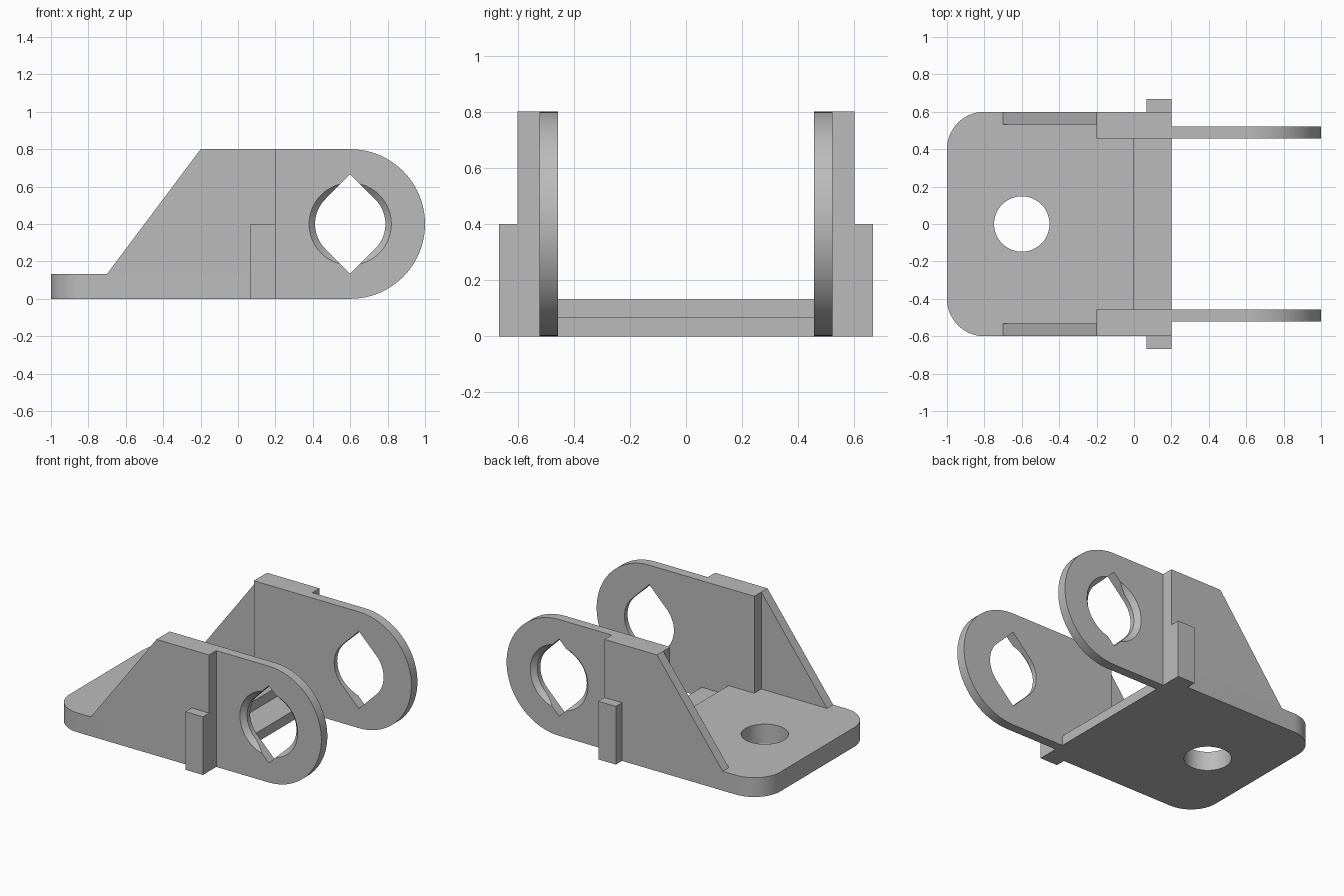
import bpy, bmesh, math
from mathutils import Vector

cube = bpy.data.objects.get("Cube")
if cube:
    bpy.data.objects.remove(cube, do_unlink=True)

# Single grey material
GREY = (0.5, 0.5, 0.5, 1)
grey = bpy.data.materials.new("plain grey")
grey.use_nodes = True
grey.diffuse_color = GREY
grey.node_tree.nodes["Principled BSDF"].inputs["Base Color"].default_value = GREY


def loft(name, lower, upper):
    """Solid between two matching outlines."""
    bm = bmesh.new()
    a = [bm.verts.new(p) for p in lower]
    b = [bm.verts.new(p) for p in upper]
    bm.faces.new(a)
    bm.faces.new(b[::-1])
    for i in range(len(a)):
        j = (i + 1) % len(a)
        bm.faces.new((a[i], b[i], b[j], a[j]))
    bmesh.ops.recalc_face_normals(bm, faces=bm.faces)
    mesh = bpy.data.meshes.new(name)
    bm.to_mesh(mesh)
    bm.free()
    mesh.materials.append(grey)
    obj = bpy.data.objects.new(name, mesh)
    bpy.context.collection.objects.link(obj)
    return obj


def slab(name, outline, z0, z1):
    return loft(name, [(x, y, z0) for x, y in outline], [(x, y, z1) for x, y in outline])


def panel(name, outline, y0, y1):
    return loft(name, [(x, y0, z) for x, z in outline], [(x, y1, z) for x, z in outline])


def arc(cx, cy, r, start, end, n):
    angles = [math.radians(start + (end - start) * i / n) for i in range(n + 1)]
    return [(cx + r * math.cos(t), cy + r * math.sin(t)) for t in angles]


def rect(x0, x1, y0, y1):
    return [(x0, y0), (x1, y0), (x1, y1), (x0, y1)]


def apply(obj, mod):
    bpy.context.view_layer.objects.active = obj
    bpy.ops.object.modifier_apply(modifier=mod.name)


def cut(obj, cutter):
    mod = obj.modifiers.new("cut", "BOOLEAN")
    mod.operation, mod.solver, mod.object = "DIFFERENCE", "EXACT", cutter
    apply(obj, mod)
    bpy.data.objects.remove(cutter, do_unlink=True)


def finish(obj, mirrored=True):
    if mirrored:
        mod = obj.modifiers.new("mirror", "MIRROR")
        mod.use_axis = (False, True, False)
        mod.use_mirror_merge = False
        apply(obj, mod)
    bpy.ops.object.select_all(action="DESELECT")
    obj.select_set(True)
    bpy.context.view_layer.objects.active = obj
    bpy.ops.object.shade_smooth_by_angle(angle=math.radians(25))


T = 0.133          # base thickness
INNER, EAR_OUT = 0.457, 0.522
GUSSET_IN, OUTER = 0.533, 0.6
TOP = 0.8

# Base plate with rounded end, bolt hole and lowered ledge
outline = ([(0.2, -OUTER), (0.2, OUTER)]
           + arc(-0.8, 0.4, 0.2, 90, 180, 16) + arc(-0.8, -0.4, 0.2, 180, 270, 16))
base = slab("base_plate", outline, 0, T)
cut(base, slab("bolt_cutter", arc(-0.6, 0, 0.148, 0, 354, 59), -0.1, 0.3))
cut(base, slab("ledge_cutter", rect(-0.003, 0.3, -INNER, INNER), 0.067, 0.3))
finish(base, mirrored=False)

# Rounded ears, standing on the base and reaching forward of it
ear = panel("ear", [(-0.2, TOP), (-0.2, T), (0.2, T), (0.2, 0)]
            + arc(0.6, 0.4, 0.4, -90, 90, 48), INNER, EAR_OUT)

# Pointed through hole, drawn from two arcs and two tangent tips
R = 0.188
tip = R * math.sqrt(2)
drop = (arc(0.6, 0.4, R, -45, 45, 20) + [(0.6, 0.4 + tip)]
        + arc(0.6, 0.4, R, 135, 225, 20) + [(0.6, 0.4 - tip)])
cut(ear, panel("hole_cutter", drop, 0.4, 0.6))

# Countersink on the outer face of each ear
def ring(y, r):
    return [(x, y, z) for x, z in arc(0.6, 0.4, r, 0, 354.375, 63)]

cut(ear, loft("countersink_cutter", ring(0.472, 0.17), ring(0.532, 0.23)))
finish(ear)

# Shoulder filling the gap between ear and gusset
finish(panel("shoulder", rect(-0.2, 0.2, T, TOP), EAR_OUT, GUSSET_IN))

# Sloped gussets on the outer edges
finish(panel("gusset", [(-0.7, T), (0.2, T), (0.2, TOP), (-0.2, TOP)], GUSSET_IN, OUTER))

# Small stop ribs on the outside
finish(panel("stop_rib", rect(0.067, 0.2, 0, 0.4), OUTER, 0.667))
